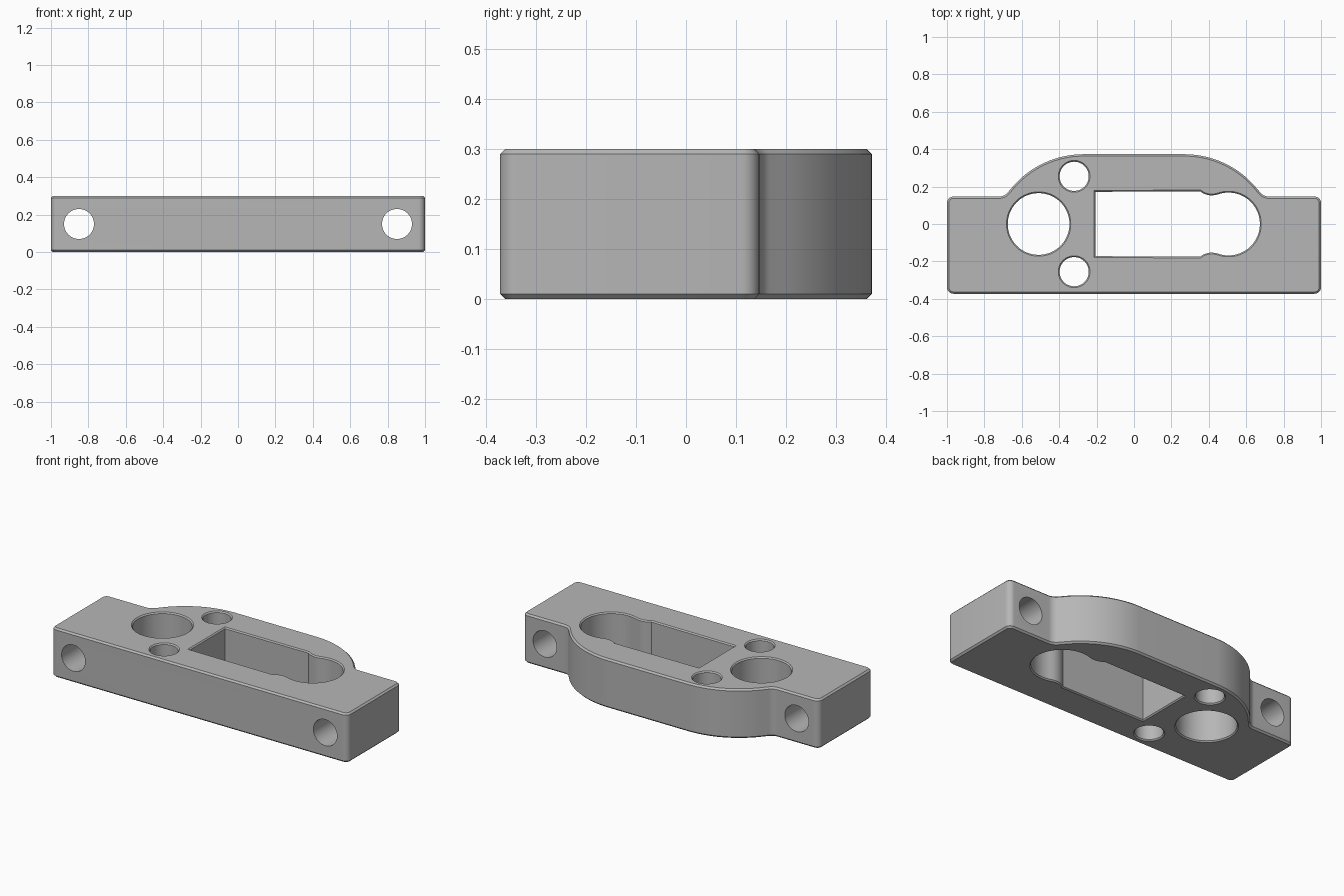
import bpy, bmesh
from math import cos, sin, radians
from mathutils import Vector

if "Cube" in bpy.data.objects:
    bpy.data.objects.remove(bpy.data.objects["Cube"], do_unlink=True)

HEIGHT = 0.3
FRONT, BACK = -0.373, 0.147

grey = bpy.data.materials.new("Plain Grey")
grey.use_nodes = True
colour = (0.47, 0.47, 0.47, 1)
grey.diffuse_color = colour
grey.node_tree.nodes["Principled BSDF"].inputs["Base Color"].default_value = colour

bm = bmesh.new()


def arc(cx, cy, r, start, end, steps):
    """Points on an arc, angles in degrees."""
    angles = [radians(start + (end - start) * i / steps) for i in range(steps + 1)]
    return [Vector((cx + r * cos(a), cy + r * sin(a))) for a in angles]


def circle(cx, cy, r, steps=64):
    return arc(cx, cy, r, 0, 360, steps)[:-1]


def offset(points, d):
    """Move a counter-clockwise outline outwards by d."""
    result = []
    for i, p in enumerate(points):
        a = (p - points[i - 1]).normalized()
        b = (points[(i + 1) % len(points)] - p).normalized()
        n1, n2 = Vector((a.y, -a.x)), Vector((b.y, -b.x))
        result.append(p + (n1 + n2) * d / (1 + n1.dot(n2)))
    return result


def skin(rings):
    """Join rings of points with quads; return the edges of the first and last ring."""
    loops = [[bm.verts.new(p) for p in ring] for ring in rings]
    n = len(loops[0])
    for low, high in zip(loops, loops[1:]):
        for i in range(n):
            j = (i + 1) % n
            bm.faces.new((low[i], low[j], high[j], high[i]))
    return [[bm.edges.get((loop[i - 1], loop[i])) for i in range(n)]
            for loop in (loops[0], loops[-1])]


def chamfered_wall(outline, c, direction):
    """Upright wall whose two rims move by c along direction."""
    levels = [(0, c * direction), (c, 0), (HEIGHT - c, 0), (HEIGHT, c * direction)]
    return skin([[(p.x, p.y, z) for p in offset(outline, d)] for z, d in levels])


def fill(edges, normal):
    """Fill a flat outline, leaving its inner loops open."""
    bmesh.ops.triangle_fill(bm, use_beauty=True, use_dissolve=False,
                            edges=edges, normal=normal)


# Plate outline: right half, then mirrored
bend = 50
corner = 0.035
half = arc(1 - corner, FRONT + corner, corner, -90, 0, 8)
half += arc(1 - corner, BACK - corner, corner, 0, 90, 8)
half += arc(0.721, BACK + 0.06, 0.06, 270, 270 - bend, 8)
half += arc(0.27, -0.127, 0.5, 90 - bend, 90, 24)
outline = half + [Vector((-p.x, p.y)) for p in reversed(half)]
bottom, top = chamfered_wall(outline, 0.01, -1)

# Flat front wall and the two flat back walls that carry bolt holes
bm.normal_update()
walls = [f for f in bm.faces
         if abs(f.normal.y) > 0.9999 and f.calc_center_median().y < 0.3]
front_edges = []
back_edges = {-1: [], 1: []}
for wall in walls:
    centre = wall.calc_center_median()
    if centre.y < 0:
        front_edges += wall.edges
    else:
        back_edges[1 if centre.x > 0 else -1] += wall.edges
bmesh.ops.delete(bm, geom=walls, context="FACES_ONLY")

# Bolt holes running front to back
for side in (-1, 1):
    ring = circle(side * 0.85, HEIGHT / 2, 0.08, 48)
    front, back = skin([[(p.x, y, p.y) for p in ring] for y in (FRONT, BACK)])
    front_edges += front
    fill(back_edges[side] + back, (0, 1, 0))
fill(front_edges, (0, -1, 0))

# Slot with a necked round end
neck = arc(0.415, -0.25, 0.097, 129, 70.2, 10)[:-1]
slot = [Vector((-0.207, -0.172))] + neck
slot += arc(0.505, 0, 0.168, -109.8, 109.8, 48)
slot += [Vector((p.x, -p.y)) for p in reversed(neck)] + [Vector((-0.207, 0.172))]

# Upright openings: slot, large round hole and two small holes
openings = [slot, circle(-0.51, 0, 0.165)]
openings += [circle(-0.32, side * 0.255, 0.078, 48) for side in (-1, 1)]
for opening in openings:
    low, high = chamfered_wall(opening, 0.007, 1)
    bottom += low
    top += high

# Bottom and top faces around the openings
fill(bottom, (0, 0, -1))
fill(top, (0, 0, 1))
bmesh.ops.recalc_face_normals(bm, faces=bm.faces[:])

mesh = bpy.data.meshes.new("mounting_plate")
bm.to_mesh(mesh)
bm.free()
mesh.materials.append(grey)
plate = bpy.data.objects.new("mounting_plate", mesh)
bpy.context.collection.objects.link(plate)

# Smooth the rounded walls, keep the rims sharp
bpy.ops.object.select_all(action="DESELECT")
bpy.context.view_layer.objects.active = plate
plate.select_set(True)
bpy.ops.object.shade_smooth_by_angle(angle=radians(30))
